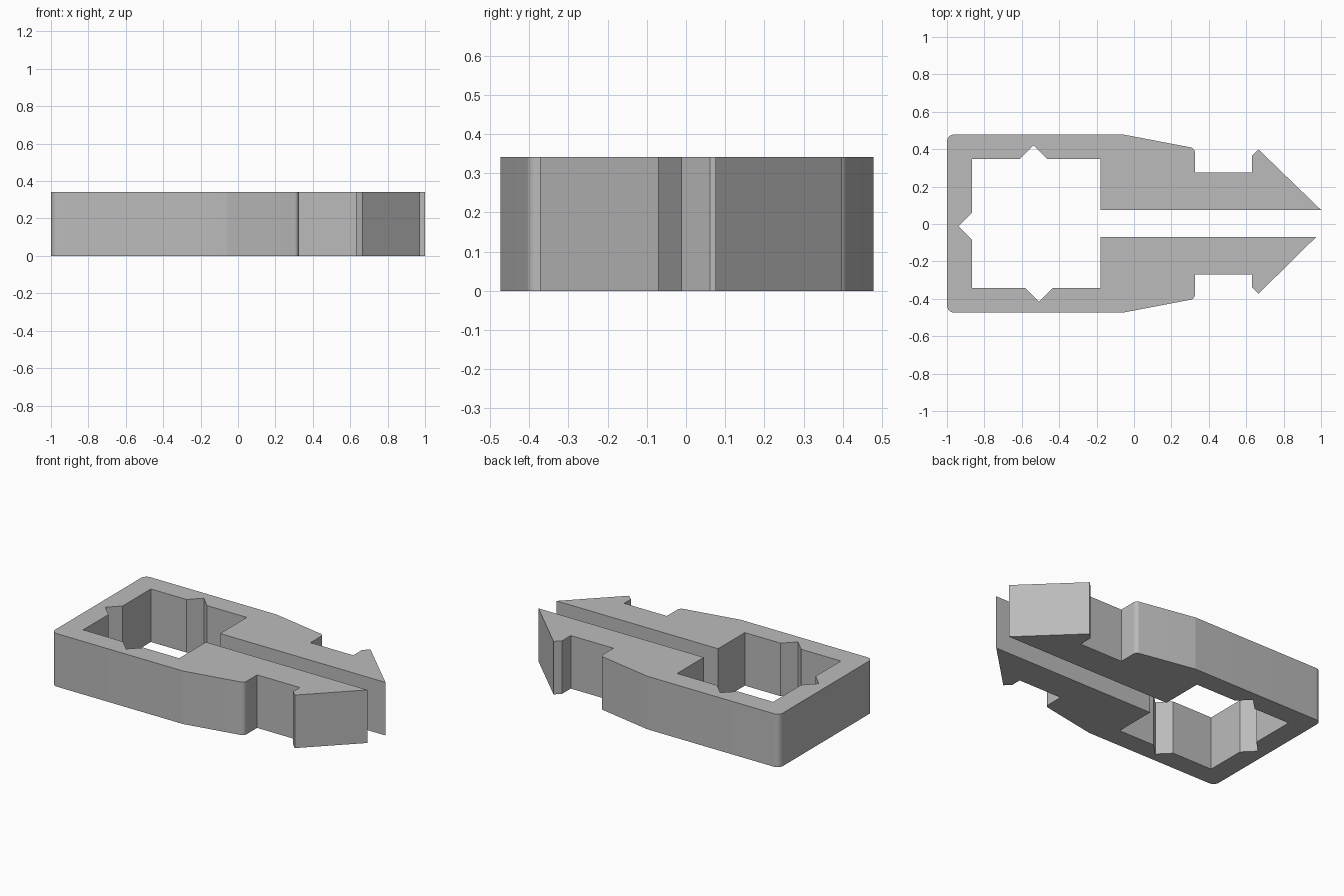
import bpy
import bmesh
from math import radians

default_cube = bpy.data.objects.get("Cube")
if default_cube:
    bpy.data.objects.remove(default_cube, do_unlink=True)

HEIGHT = 0.342
MIDLINE = 0.0025
BACK, WINDOW_BACK, WINDOW_FRONT = -1.0, -0.865, -0.18
SHOULDER, BARB = 0.325, 0.63
OUTER, WINDOW_SIDE, SLOT, NECK = 0.4765, 0.345, 0.0725, 0.272
NOTCH = 0.073


def clip_half(side, tip_x, barb_y, notch_x):
    """Profile of one jaw, from the back corner round to the window corner."""
    shape = [
        (BACK, OUTER), (-0.06, OUTER),
        (SHOULDER, 0.403), (SHOULDER, NECK),
        # barbed arrow tip
        (BARB, NECK), (BARB, barb_y - 0.035), (BARB + 0.036, barb_y), (tip_x, SLOT),
        # slot and window with its pointed notch
        (WINDOW_FRONT, SLOT), (WINDOW_FRONT, WINDOW_SIDE),
        (notch_x + NOTCH, WINDOW_SIDE), (notch_x, WINDOW_SIDE + NOTCH),
        (notch_x - NOTCH, WINDOW_SIDE), (WINDOW_BACK, WINDOW_SIDE),
    ]
    return [(x, MIDLINE + side * y) for x, y in shape]


# Whole outline: one jaw, the notch in the back wall, then the other jaw
upper = clip_half(side=1, tip_x=1.0, barb_y=0.396, notch_x=-0.538)
lower = clip_half(side=-1, tip_x=0.973, barb_y=0.375, notch_x=-0.508)
notch_y = -0.012
back_notch = [
    (WINDOW_BACK, notch_y + NOTCH),
    (WINDOW_BACK - NOTCH, notch_y),
    (WINDOW_BACK, notch_y - NOTCH),
]
outline = upper + back_notch + lower[::-1]

# Extrude the outline
bm = bmesh.new()
base = bm.faces.new([bm.verts.new((x, y, 0)) for x, y in outline])
extruded = bmesh.ops.extrude_face_region(bm, geom=[base], use_keep_orig=True)
top_verts = [item for item in extruded["geom"] if isinstance(item, bmesh.types.BMVert)]
bmesh.ops.translate(bm, verts=top_verts, vec=(0, 0, HEIGHT))
bmesh.ops.recalc_face_normals(bm, faces=bm.faces)


# Round the back corners and the shoulder corners
def round_corners(corner_x, min_y, radius):
    edges = []
    for edge in bm.edges:
        a, b = (vert.co for vert in edge.verts)
        vertical = abs(a.z - b.z) > HEIGHT / 2
        if vertical and abs(a.x - corner_x) < 0.001 and abs(a.y) > min_y:
            edges.append(edge)
    bmesh.ops.bevel(bm, geom=edges, offset=radius, offset_type='OFFSET',
                    segments=12, profile=0.5, affect='EDGES')


round_corners(BACK, OUTER - 0.02, radius=0.04)
round_corners(SHOULDER, NECK + 0.05, radius=0.022)
bmesh.ops.recalc_face_normals(bm, faces=bm.faces)

mesh = bpy.data.meshes.new("clip_body")
bm.to_mesh(mesh)
bm.free()
clip = bpy.data.objects.new("clip_body", mesh)
bpy.context.collection.objects.link(clip)

# Plain grey material
grey = bpy.data.materials.new("plain grey")
grey.use_nodes = True
colour = (0.5, 0.5, 0.5, 1)
grey.diffuse_color = colour
for node in grey.node_tree.nodes:
    if node.type == 'BSDF_PRINCIPLED':
        node.inputs["Base Color"].default_value = colour
mesh.materials.append(grey)

# Smooth the rounded corners only
bpy.ops.object.select_all(action='DESELECT')
clip.select_set(True)
bpy.context.view_layer.objects.active = clip
bpy.ops.object.shade_smooth_by_angle(angle=radians(9))
